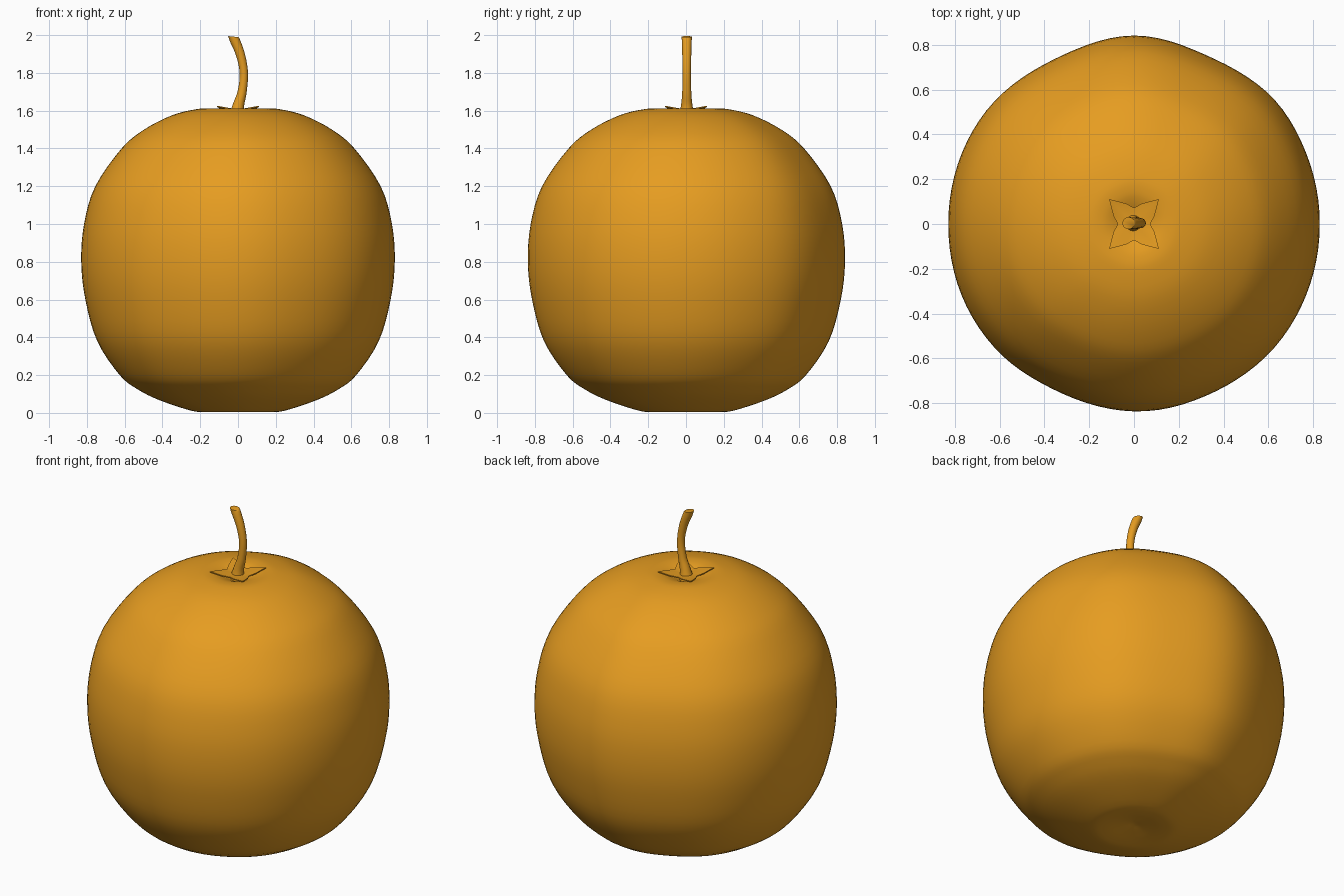
import bpy, bmesh, math
from mathutils import Vector

if "Cube" in bpy.data.objects:
    bpy.data.objects.remove(bpy.data.objects["Cube"])

mat = bpy.data.materials.new("golden orange")
mat.diffuse_color = (0.79, 0.335, 0.015, 1)
mat.use_nodes = True
mat.node_tree.nodes["Principled BSDF"].inputs["Base Color"].default_value = mat.diffuse_color


def spline(pts, steps):
    """Catmull-Rom through the points."""
    pts = [Vector(p) for p in pts]
    ext = [2 * pts[0] - pts[1]] + pts + [2 * pts[-1] - pts[-2]]
    out = []
    for i in range(1, len(ext) - 2):
        a, b, c, d = ext[i - 1:i + 3]
        for k in range(steps):
            t = k / steps
            out.append(0.5 * (2 * b + (c - a) * t + (2 * a - 5 * b + 4 * c - d) * t * t
                              + (3 * b - a - 3 * c + d) * t ** 3))
    return out + [pts[-1]]


def make(name, bm, angle=50):
    bmesh.ops.recalc_face_normals(bm, faces=bm.faces)
    me = bpy.data.meshes.new(name)
    bm.to_mesh(me)
    bm.free()
    me.materials.append(mat)
    ob = bpy.data.objects.new(name, me)
    bpy.context.collection.objects.link(ob)
    bpy.ops.object.select_all(action='DESELECT')
    bpy.context.view_layer.objects.active = ob
    ob.select_set(True)
    bpy.ops.object.shade_smooth_by_angle(angle=math.radians(angle))
    return ob


def skin(bm, rings, caps=True):
    n = len(rings[0])
    for a, b in zip(rings, rings[1:]):
        for j in range(n):
            bm.faces.new((a[j], a[(j + 1) % n], b[(j + 1) % n], b[j]))
    if caps:
        bm.faces.new(rings[0])
        bm.faces.new(rings[-1])


# fruit: lathe profile with a gently uneven cross-section
profile = [(0.01, 0.03), (0.08, 0.018), (0.17, 0.006), (0.25, 0.012), (0.42, 0.068),
           (0.535, 0.125), (0.63, 0.2), (0.75, 0.38), (0.813, 0.6), (0.835, 0.8), (0.82, 1.0),
           (0.76, 1.2), (0.62, 1.4), (0.5, 1.5), (0.35, 1.576), (0.22, 1.608), (0.15, 1.61),
           (0.1, 1.598), (0.05, 1.575), (0.01, 1.555)]
lobes = [(0, .83), (22, .832), (42, .838), (66, .82), (90, .842), (115, .818), (143, .832),
         (180, .83), (205, .834), (225, .832), (245, .822), (272, .838), (295, .832),
         (318, .836), (340, .832), (360, .83)]
lobe_curve = spline([(a, r, 0) for a, r in lobes], 6)


def lobe(deg):
    for p, q in zip(lobe_curve, lobe_curve[1:]):
        if p.x <= deg <= q.x:
            return (p.y + (q.y - p.y) * (deg - p.x) / (q.x - p.x)) / 0.835
    return lobe_curve[-1].y / 0.835


N = 96
scale = [lobe(360 * j / N) for j in range(N)]
bm = bmesh.new()
rings = []
for p in spline([(r, z, 0) for r, z in profile], 4):
    rings.append([bm.verts.new((p.x * scale[j] * math.cos(2 * math.pi * j / N),
                                p.x * scale[j] * math.sin(2 * math.pi * j / N), p.y))
                  for j in range(N)])
skin(bm, rings)
make("fruit", bm)

# calyx: thin four-pointed star over the dimple
bm = bmesh.new()
layers = []
for dz in (-0.006, 0.0):
    centre = bm.verts.new((0, 0, 1.597 + dz))
    rim = []
    for k in range(16):
        a = math.pi / 4 + k * math.pi / 8
        r, z = [(0.157, 1.626), (0.1, 1.613), (0.073, 1.606), (0.1, 1.613)][k % 4]
        rim.append(bm.verts.new((r * math.cos(a), r * math.sin(a), z + dz)))
    for k in range(16):
        bm.faces.new((centre, rim[k], rim[(k + 1) % 16]))
    layers.append(rim)
skin(bm, layers, caps=False)
make("calyx", bm, 30)

# stem: tapered curved tube (x, z, radius)
bm = bmesh.new()
path = spline([(-0.007, 1.57, 0.042), (0.003, 1.63, 0.03), (0.022, 1.7, 0.024),
               (0.031, 1.8, 0.022), (0.012, 1.9, 0.024), (-0.025, 1.992, 0.027)], 5)
rings = []
for i, p in enumerate(path):
    t = path[min(i + 1, len(path) - 1)] - path[max(i - 1, 0)]
    t = Vector((t.x, 0, t.y)).normalized()
    side = Vector((t.z, 0, -t.x))
    if i == len(path) - 1:
        side = Vector((1, 0, -0.1)).normalized()
    rings.append([bm.verts.new(Vector((p.x, 0.004, p.y))
                               + p.z * (side * math.cos(k * math.pi / 8)
                                        + Vector((0, 1, 0)) * math.sin(k * math.pi / 8)))
                  for k in range(16)])
skin(bm, rings)
make("stem", bm)
